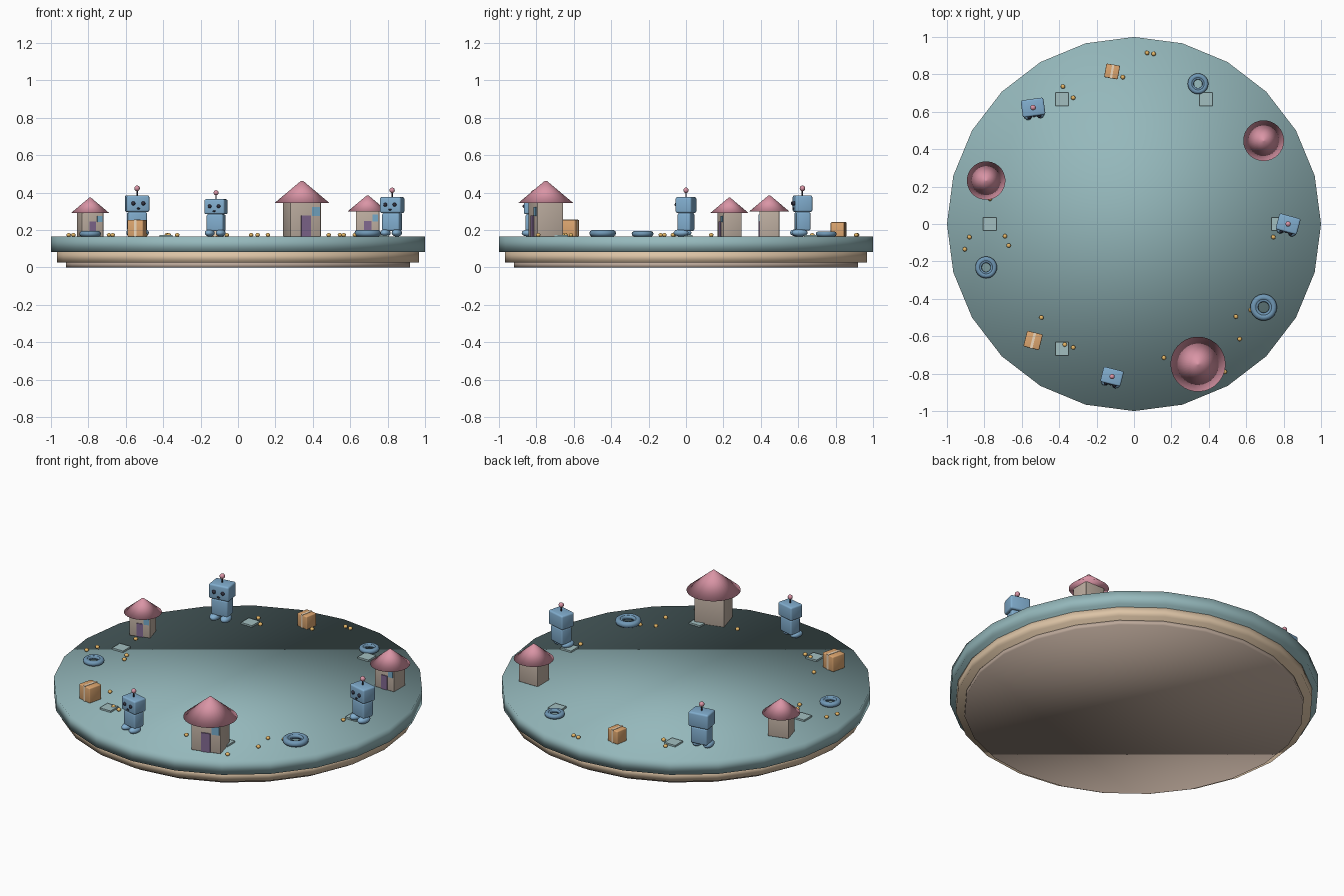
import bpy, bmesh, math
from mathutils import Matrix, Vector

if "Cube" in bpy.data.objects:
    bpy.data.objects.remove(bpy.data.objects["Cube"])

GROUND = 0.165


def material(name, r, g, b):
    m = bpy.data.materials.new(name)
    m.diffuse_color = (r, g, b, 1)
    m.use_nodes = True
    m.node_tree.nodes["Principled BSDF"].inputs["Base Color"].default_value = m.diffuse_color
    return m


TEAL = material("teal", 0.30, 0.48, 0.50)
SAND = material("sand", 0.72, 0.55, 0.38)
STONE = material("stone", 0.50, 0.39, 0.32)
WALL = material("wall", 0.52, 0.43, 0.36)
PINK = material("pink", 0.70, 0.30, 0.38)
PURPLE = material("purple", 0.22, 0.14, 0.28)
GLASS = material("glass", 0.18, 0.40, 0.58)
BLUE = material("blue", 0.22, 0.42, 0.62)
RUBBER = material("rubber", 0.16, 0.31, 0.46)
DARK = material("dark", 0.03, 0.03, 0.05)
ORANGE = material("orange", 0.72, 0.38, 0.16)
TAPE = material("tape", 0.85, 0.68, 0.50)
GOLD = material("gold", 0.80, 0.48, 0.14)
SLATE = material("slate", 0.36, 0.52, 0.53)


def finish(bm, name, mat, M, smooth=True, angle=40):
    bmesh.ops.recalc_face_normals(bm, faces=bm.faces)
    me = bpy.data.meshes.new(name)
    bm.to_mesh(me)
    bm.free()
    ob = bpy.data.objects.new(name, me)
    bpy.context.collection.objects.link(ob)
    ob.matrix_world = M
    me.materials.append(mat)
    if smooth:
        bpy.ops.object.select_all(action='DESELECT')
        ob.select_set(True)
        bpy.context.view_layer.objects.active = ob
        bpy.ops.object.shade_smooth_by_angle(angle=math.radians(angle))
    return ob


def box(name, mat, M, c, size, bevel=0):
    bm = bmesh.new()
    bmesh.ops.create_cube(bm, size=1)
    bmesh.ops.scale(bm, vec=size, verts=bm.verts)
    bmesh.ops.translate(bm, vec=c, verts=bm.verts)
    if bevel:
        bmesh.ops.bevel(bm, geom=bm.edges[:], offset=bevel, segments=3,
                        profile=0.5, affect='EDGES')
    finish(bm, name, mat, M, bevel > 0)


def ball(name, mat, M, c, radii, u=16, v=10):
    bm = bmesh.new()
    bmesh.ops.create_uvsphere(bm, u_segments=u, v_segments=v, radius=1)
    bmesh.ops.scale(bm, vec=radii, verts=bm.verts)
    bmesh.ops.translate(bm, vec=c, verts=bm.verts)
    finish(bm, name, mat, M, True, 60)


def cone(name, mat, M, z0, z1, r0, r1, n, angle=40):
    bm = bmesh.new()
    bmesh.ops.create_cone(bm, cap_ends=True, segments=n, radius1=r0, radius2=r1, depth=z1 - z0)
    bmesh.ops.rotate(bm, verts=bm.verts, matrix=Matrix.Rotation(math.pi / 2, 3, 'Z'))
    bmesh.ops.translate(bm, vec=(0, 0, (z0 + z1) / 2), verts=bm.verts)
    finish(bm, name, mat, M, True, angle)


def torus(name, mat, M, R, r, z, n=28, k=10):
    bm = bmesh.new()
    rows = []
    for i in range(n):
        a = math.tau * i / n
        rows.append([])
        for j in range(k):
            b = math.tau * j / k
            q = R + r * math.cos(b)
            rows[i].append(bm.verts.new((q * math.cos(a), q * math.sin(a), z + r * math.sin(b))))
    for i in range(n):
        for j in range(k):
            p, q = rows[i], rows[(i + 1) % n]
            bm.faces.new((p[j], q[j], q[(j + 1) % k], p[(j + 1) % k]))
    finish(bm, name, mat, M, True, 60)


def robot(M):
    box("robot_body", BLUE, M, (0, 0, 0.082), (0.1, 0.075, 0.1), 0.01)
    box("robot_head", BLUE, M, (0, 0, 0.176), (0.122, 0.092, 0.088), 0.01)
    cone("robot_antenna", DARK, M, 0.215, 0.25, 0.004, 0.004, 8)
    ball("robot_antenna_tip", PINK, M, (0, 0, 0.258), (0.015,) * 3)
    ball("robot_mouth", DARK, M, (0, -0.046, 0.15), (0.009, 0.007, 0.005), 10, 6)
    for s in (-1, 1):
        ball("robot_eye", DARK, M, (s * 0.027, -0.048, 0.178), (0.011, 0.011, 0.011), 12, 8)
        ball("robot_foot", BLUE, M, (s * 0.033, -0.02, 0.021), (0.028, 0.043, 0.021))


def house(M):
    box("house_wall", WALL, M, (0, 0, 0.092), (0.17, 0.145, 0.184), 0.004)
    cone("house_roof", PINK, M, 0.18, 0.298, 0.147, 0.006, 32, 180)
    box("house_door", PURPLE, M, (0, -0.073, 0.058), (0.052, 0.012, 0.112))
    box("house_window", GLASS, M, (0.055, -0.073, 0.135), (0.042, 0.012, 0.048))


def tube(M):
    torus("tire_outer", RUBBER, M, 0.053, 0.018, 0.018)
    torus("tire_inner", RUBBER, M, 0.039, 0.010, 0.022)


def crate(M):
    box("crate", ORANGE, M, (0, 0, 0.045), (0.086, 0.086, 0.09), 0.006)
    box("crate_tape", TAPE, M, (0, 0, 0.046), (0.014, 0.088, 0.092))


# stacked round platform
I = Matrix.Identity(4)
cone("platform_foot", STONE, I, 0, 0.028, 0.92, 0.92, 24, 180)
cone("platform_middle", SAND, I, 0.027, 0.084, 0.967, 0.967, 24, 180)
cone("platform_top", TEAL, I, 0.083, GROUND, 1, 1, 24, 180)

# ring of eleven props: scale and turn of each, kinds repeat every four
kinds = [robot, house, tube, crate]
props = [(0.96, -15), (0.74, 0), (0.78, 0), (0.86, -10), (1.0, 8), (0.70, 16),
         (0.82, 0), (1.0, -14), (0.91, -14), (1.0, 16), (1.0, 0)]
for i, (s, turn) in enumerate(props):
    a = math.tau * i / 11
    M = (Matrix.Translation((0.824 * math.cos(a), 0.824 * math.sin(a), GROUND))
         @ Matrix.Rotation(math.radians(turn), 4, 'Z') @ Matrix.Scale(s, 4))
    kinds[i % 4](M)

# flat paving tiles
for i in range(6):
    a = math.tau * i / 6
    box("paving_tile", SLATE, I, (0.77 * math.cos(a), 0.77 * math.sin(a), GROUND + 0.004),
        (0.072, 0.072, 0.012))

# scattered pebbles
pebbles = [(0.07, 0.915), (0.105, 0.91), (-0.06, 0.785), (-0.38, 0.735), (-0.325, 0.675),
           (-0.88, -0.07), (-0.905, -0.135), (-0.69, -0.065), (-0.67, -0.115), (-0.495, -0.5),
           (-0.37, -0.645), (-0.325, -0.66), (0.16, -0.715), (0.485, -0.79), (0.545, -0.495),
           (0.565, -0.615), (0.625, -0.46), (0.745, -0.07), (-0.77, 0.135)]
for x, y in pebbles:
    ball("pebble", GOLD, I, (x, y, GROUND + 0.009), (0.012, 0.012, 0.01), 12, 8)
